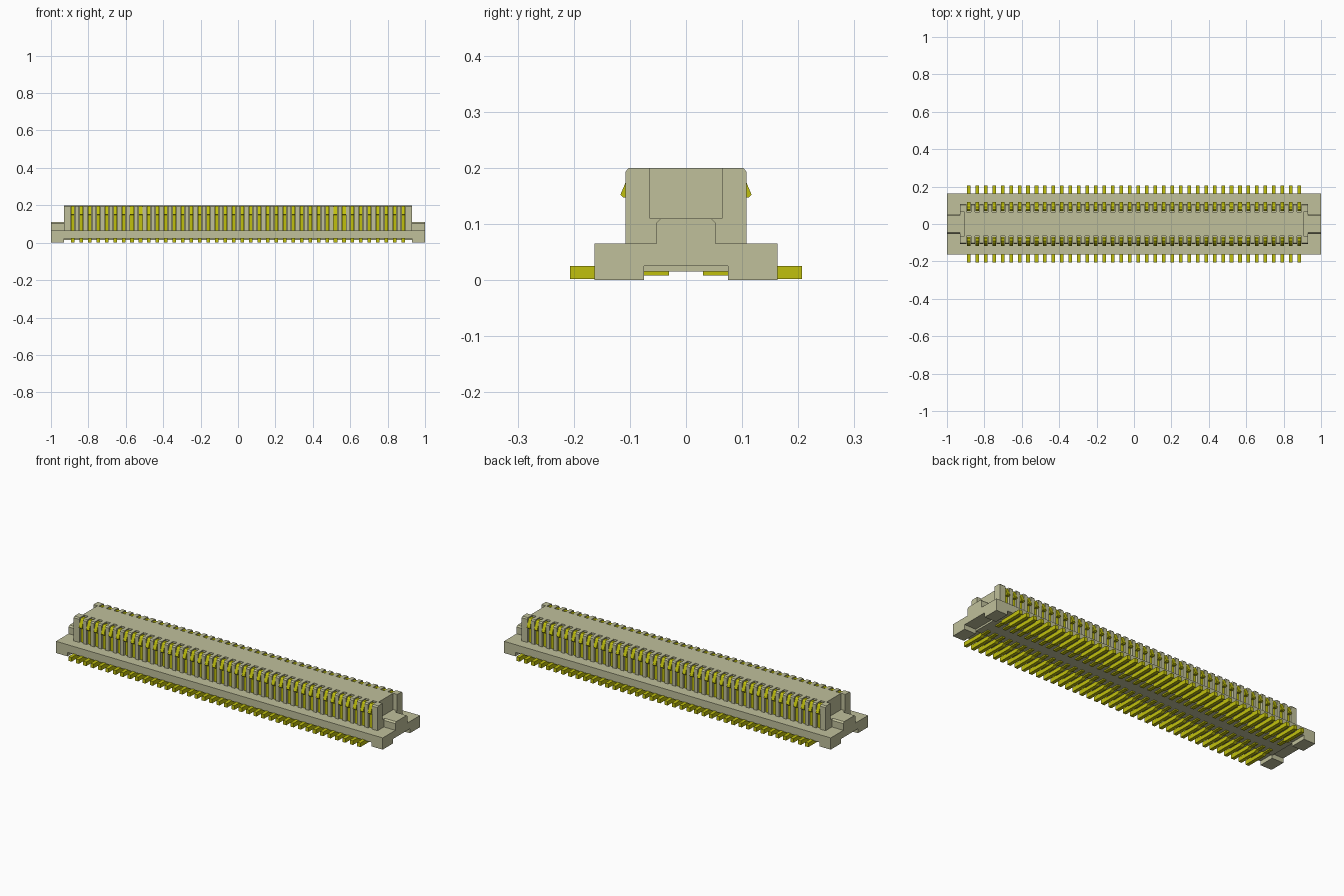
import bpy, bmesh

if "Cube" in bpy.data.objects:
    bpy.data.objects.remove(bpy.data.objects["Cube"], do_unlink=True)


def material(name, rgb):
    m = bpy.data.materials.new(name)
    m.use_nodes = True
    m.diffuse_color = (*rgb, 1)
    bsdf = next(n for n in m.node_tree.nodes if n.type == 'BSDF_PRINCIPLED')
    bsdf.inputs["Base Color"].default_value = (*rgb, 1)
    return m


PLASTIC = material("cream plastic", (0.53, 0.53, 0.33))
GOLD = material("gold contact", (0.53, 0.53, 0.004))


def extrude_x(name, profile, x0, x1, mat):
    """Extrude a (y, z) profile from x0 to x1."""
    bm = bmesh.new()
    face = bm.faces.new([bm.verts.new((x0, y, z)) for y, z in profile])
    new = bmesh.ops.extrude_face_region(bm, geom=[face])["geom"]
    bmesh.ops.translate(bm, vec=(x1 - x0, 0, 0),
                        verts=[v for v in new if isinstance(v, bmesh.types.BMVert)])
    bmesh.ops.recalc_face_normals(bm, faces=bm.faces)
    me = bpy.data.meshes.new(name)
    bm.to_mesh(me)
    bm.free()
    me.materials.append(mat)
    ob = bpy.data.objects.new(name, me)
    bpy.context.collection.objects.link(ob)
    return ob


def rect(y0, y1, z0, z1):
    return [(y0, z0), (y1, z0), (y1, z1), (y0, z1)]


def both_sides(half):
    """Complete a right-half outline with its mirror image."""
    return half + [(-y, z) for y, z in reversed(half)]


def mirror(ob, x=False, y=False):
    m = ob.modifiers.new("Mirror", 'MIRROR')
    m.use_axis = (x, y, False)
    m.use_mirror_merge = False


def repeat(ob, count):
    a = ob.modifiers.new("Array", 'ARRAY')
    a.count = count
    a.use_relative_offset = False
    a.use_constant_offset = True
    a.constant_offset_displace = (PITCH, 0, 0)


PINS, FIRST = 40, -0.884
PITCH = -2 * FIRST / (PINS - 1)
SLOT, PIN_W = 0.024, 0.019

# Base: long middle with a shallow rib below, and footed ends
extrude_x("base_middle", both_sides([(0.075, 0.015), (0.075, 0.022), (0.163, 0.022), (0.163, 0.065)]),
          -0.93, 0.93, PLASTIC)
end = extrude_x("base_end", both_sides([(0.075, 0.025), (0.075, 0), (0.163, 0), (0.163, 0.065)]),
                0.93, 1.0, PLASTIC)
mirror(end, x=True)

# Tower: solid core, lower end step and corner posts
extrude_x("tower_core", rect(-0.064, 0.064, 0.06, 0.2), -0.905, 0.905, PLASTIC)
step = extrude_x("tower_end_step", rect(-0.064, 0.064, 0.06, 0.11), 0.905, 0.93, PLASTIC)
mirror(step, x=True)

wall = [(0.064, 0.06), (0.108, 0.06), (0.108, 0.193), (0.102, 0.2), (0.064, 0.2)]
post = extrude_x("corner_post", wall, -FIRST + SLOT / 2, 0.93, PLASTIC)
mirror(post, x=True, y=True)

# Ribs dividing the contact slots
rib = extrude_x("slot_rib", wall, FIRST + SLOT / 2, FIRST + PITCH - SLOT / 2, PLASTIC)
repeat(rib, PINS - 1)
mirror(rib, y=True)

# Chamfered locating boss on each end
boss = extrude_x("end_boss", both_sides([(0.053, 0.06), (0.053, 0.102), (0.045, 0.11)]),
                 0.93, 1.0, PLASTIC)
mirror(boss, x=True)

# Spring contacts with an outward latch bump and a hooked top
spring = [(0.085, 0.03), (0.098, 0.03), (0.098, 0.148), (0.112, 0.147), (0.117, 0.152),
          (0.106, 0.178), (0.101, 0.19), (0.092, 0.197), (0.077, 0.197), (0.069, 0.19),
          (0.069, 0.165), (0.078, 0.165), (0.078, 0.185), (0.085, 0.185)]
# Flat solder tails running under the base
tail = [(0.03, 0.008), (0.075, 0.008), (0.085, 0.002), (0.207, 0.002), (0.207, 0.025),
        (0.085, 0.025), (0.075, 0.018), (0.03, 0.018)]
for name, profile in (("spring_contacts", spring), ("solder_tails", tail)):
    ob = extrude_x(name, profile, FIRST - PIN_W / 2, FIRST + PIN_W / 2, GOLD)
    repeat(ob, PINS)
    mirror(ob, y=True)
